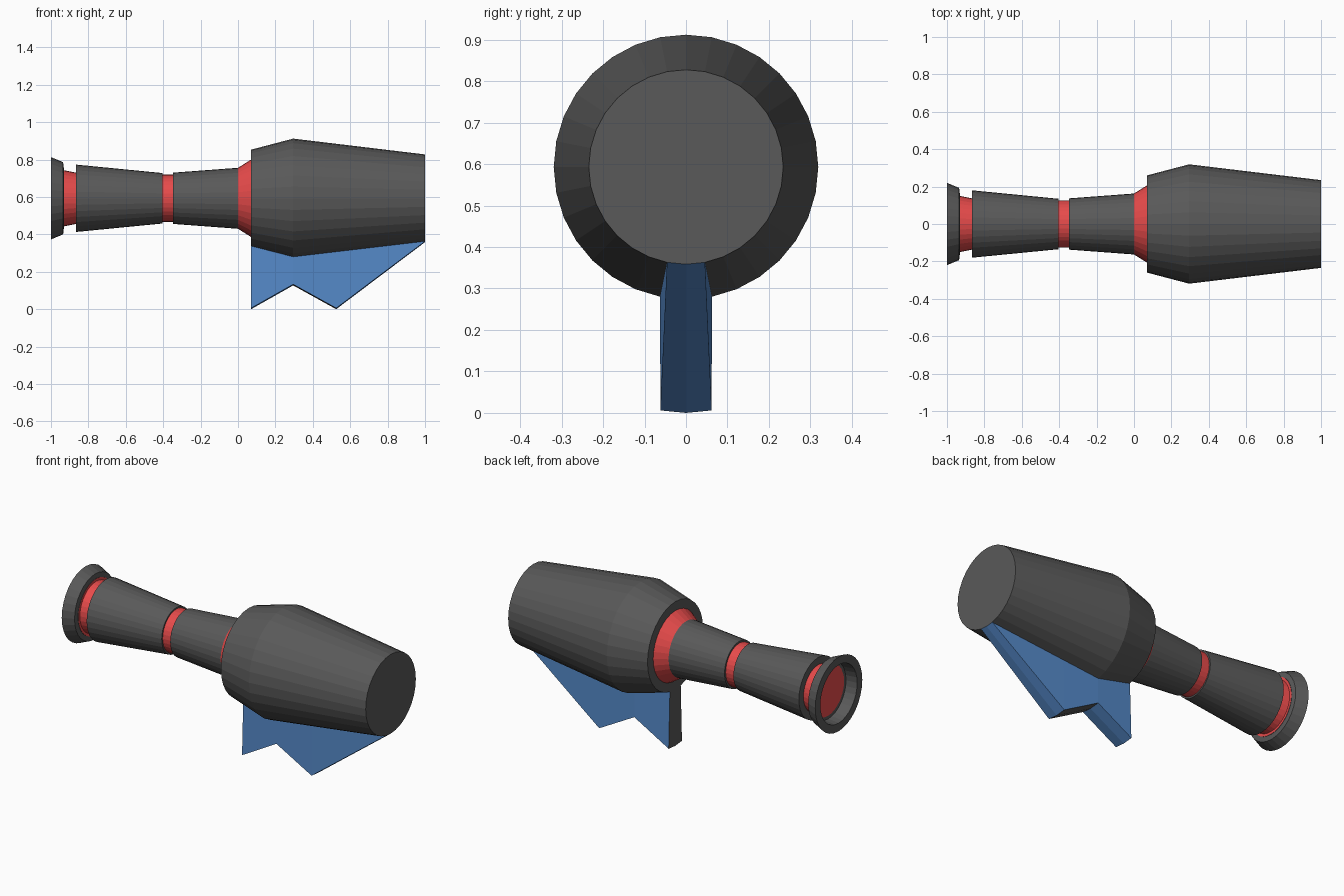
import bpy, bmesh, math

if "Cube" in bpy.data.objects:
    bpy.data.objects.remove(bpy.data.objects["Cube"])

SIDES = 32
AXIS_Z = 0.593
STEP = 2 * math.pi / SIDES


def material(name, color):
    m = bpy.data.materials.new(name)
    m.diffuse_color = (*color, 1)
    m.use_nodes = True
    m.node_tree.nodes["Principled BSDF"].inputs["Base Color"].default_value = m.diffuse_color
    return m


GREY = material("dark_grey", (0.1, 0.1, 0.1))
RED = material("red", (0.8, 0.07, 0.07))
BLUE = material("blue", (0.09, 0.25, 0.58))


def finish(name, bm, mats):
    bmesh.ops.recalc_face_normals(bm, faces=bm.faces)
    me = bpy.data.meshes.new(name)
    bm.to_mesh(me)
    bm.free()
    for m in mats:
        me.materials.append(m)
    ob = bpy.data.objects.new(name, me)
    bpy.context.collection.objects.link(ob)
    return ob


def lathe(name, profile, mat, cap_start=False, cap_end=False, closed=False):
    """Turn an (x, radius) profile around the long axis."""
    bm = bmesh.new()
    rings = [[bm.verts.new((x, r * math.sin(i * STEP), AXIS_Z + r * math.cos(i * STEP)))
              for i in range(SIDES)] for x, r in profile]
    pairs = list(zip(rings, rings[1:]))
    if closed:
        pairs.append((rings[-1], rings[0]))
    for a, b in pairs:
        for i in range(SIDES):
            j = (i + 1) % SIDES
            bm.faces.new((a[i], a[j], b[j], b[i]))
    if cap_start:
        bm.faces.new(rings[0])
    if cap_end:
        bm.faces.new(rings[-1])
    return finish(name, bm, [mat])


# Flared end ring, hollow so the red core shows inside
lathe("end_ring", [(-1, 0.172), (-1, 0.22), (-0.935, 0.193), (-0.93, 0.15),
                   (-0.93, 0.148)], GREY)
lathe("end_ring_bore", [(-1, 0.172), (-0.93, 0.165)], GREY)
lathe("rear_red_band", [(-0.93, 0.165), (-0.93, 0.15), (-0.865, 0.137)], RED, cap_start=True)

# Grip sections separated by red bands
lathe("rear_grip", [(-0.865, 0.137), (-0.865, 0.18), (-0.405, 0.135), (-0.405, 0.126)], GREY)
lathe("middle_red_band", [(-0.405, 0.126), (-0.348, 0.126)], RED)
lathe("front_grip", [(-0.348, 0.126), (-0.348, 0.137), (0.0, 0.163)], GREY)
lathe("red_collar", [(0.0, 0.163), (0.07, 0.207)], RED)

# Barrel-shaped head
lathe("head", [(0.07, 0.207), (0.07, 0.26), (0.295, 0.319), (1, 0.2345)], GREY, cap_end=True)

# Fin under the head: (x, head radius there, depth of the lower edge below the axis)
stations = [(0.07, 0.26, 0.593), (0.295, 0.319, 0.466), (0.525, 0.2914, 0.593), (1, 0.2345, None)]
half, bevel = 0.062, 0.006
bm = bmesh.new()
tops, lows = [], []
for x, r, depth in stations:
    w = r * math.sin(STEP)
    top = [bm.verts.new((x, s * w, AXIS_Z - r * (math.cos(STEP) if s else 1))) for s in (-1, 0, 1)]
    tops.append(top)
    if depth is None:
        lows.append(top)
    else:
        lows.append([bm.verts.new((x, s * half, AXIS_Z - depth + bevel * abs(s)))
                     for s in (-1, 0, 1)])
for k in range(3):
    for side in (0, 2):
        ring = [tops[k][side], tops[k + 1][side], lows[k + 1][side], lows[k][side]]
        bm.faces.new(list(dict.fromkeys(ring)))
    for c in (0, 1):
        f = bm.faces.new((lows[k][c], lows[k][c + 1], lows[k + 1][c + 1], lows[k + 1][c]))
        f.material_index = 1 if k == 1 else 0
for c in (0, 1):
    f = bm.faces.new((tops[0][c], tops[0][c + 1], lows[0][c + 1], lows[0][c]))
    f.material_index = 1
finish("fin", bm, [BLUE, GREY])
